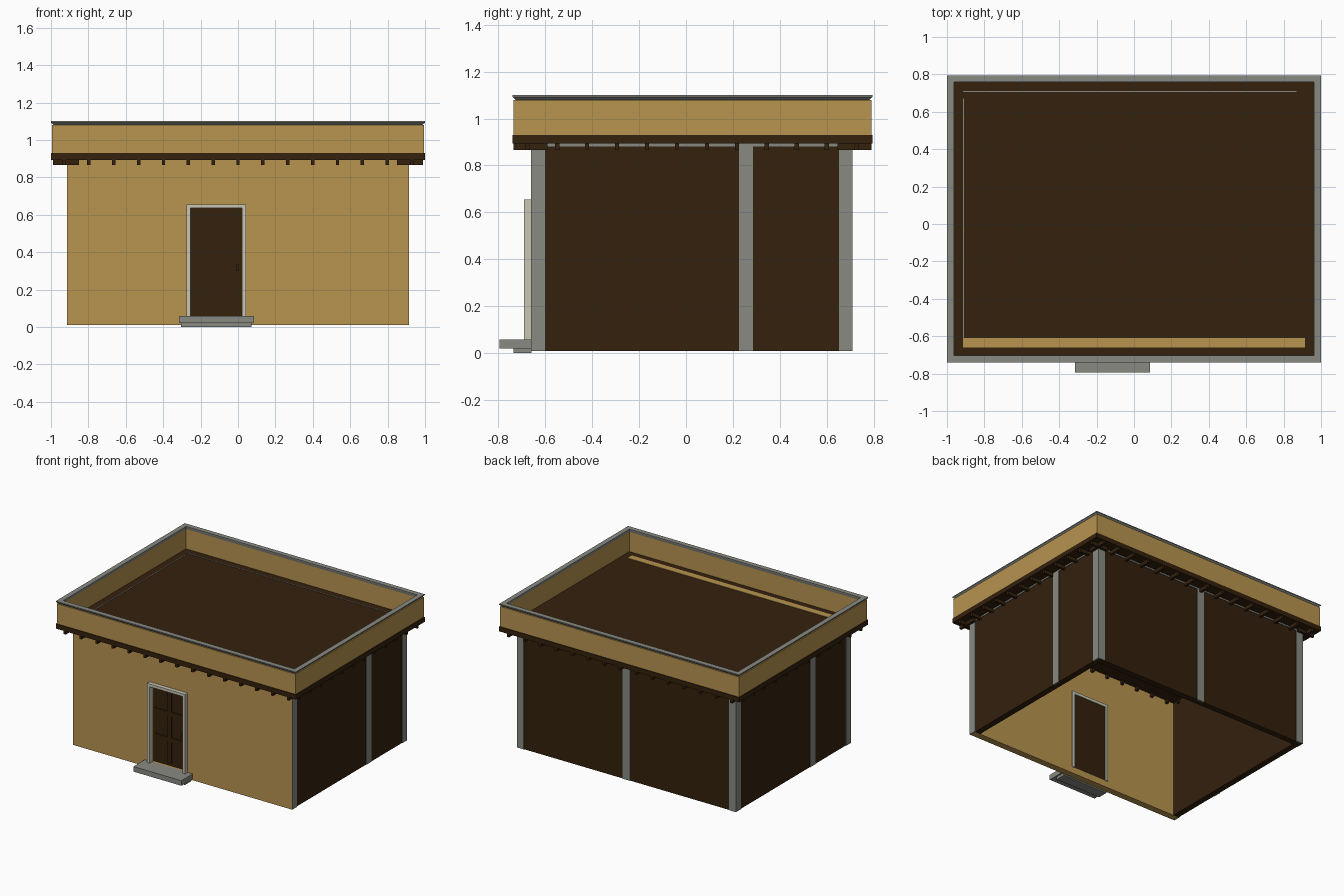
import bpy, bmesh

if "Cube" in bpy.data.objects:
    bpy.data.objects.remove(bpy.data.objects["Cube"])

def material(name, r, g, b):
    m = bpy.data.materials.new(name)
    m.diffuse_color = (r, g, b, 1)
    m.use_nodes = True
    m.node_tree.nodes["Principled BSDF"].inputs["Base Color"].default_value = m.diffuse_color
    return m

TAN = material("tan plaster", 0.479, 0.296, 0.080)
BROWN = material("dark brown timber", 0.034, 0.015, 0.004)
GREY = material("grey stone", 0.246, 0.254, 0.223)
PALE = material("pale door trim", 0.578, 0.565, 0.456)

def finish(name, bm, mat):
    bmesh.ops.recalc_face_normals(bm, faces=bm.faces)
    me = bpy.data.meshes.new(name)
    bm.to_mesh(me)
    bm.free()
    me.materials.append(mat)
    ob = bpy.data.objects.new(name, me)
    bpy.context.collection.objects.link(ob)
    return ob

def boxes(name, mat, *specs):
    """One object from boxes given as (x0, x1, y0, y1, z0, z1)."""
    bm = bmesh.new()
    for x0, x1, y0, y1, z0, z1 in specs:
        vs = bmesh.ops.create_cube(bm, size=1)["verts"]
        for v in vs:
            v.co = ((x0 + x1) / 2 + v.co.x * (x1 - x0),
                    (y0 + y1) / 2 + v.co.y * (y1 - y0),
                    (z0 + z1) / 2 + v.co.z * (z1 - z0))
    return finish(name, bm, mat)

def ring(name, mat, profile):
    """Rectangular ring round the roof; profile is (inset, z) points."""
    bm = bmesh.new()
    loops = []
    for d, z in profile:
        x, y0, y1 = 1 - d, -0.74 + d, 0.795 - d
        loops.append([bm.verts.new(p) for p in
                      ((-x, y0, z), (x, y0, z), (x, y1, z), (-x, y1, z))])
    n = len(loops)
    for i in range(n):
        a, b = loops[i], loops[(i + 1) % n]
        for j in range(4):
            k = (j + 1) % 4
            bm.faces.new((a[j], a[k], b[k], b[j]))
    return finish(name, bm, mat)

X, Y0, Y1 = 0.913, -0.66, 0.71      # outer wall limits
T, Z0, ZT = 0.05, 0.01, 0.895       # wall thickness, base, top
E = 0.004                           # how far posts stand proud
DX0, DX1, DZ0, DZ1 = -0.255, 0.022, 0.058, 0.635   # door opening

# front wall with door opening, its top showing just above the roof
boxes("front_wall", TAN,
      (-X, DX0, Y0, Y0 + T, Z0, 0.932), (DX1, X, Y0, Y0 + T, Z0, 0.932),
      (DX0, DX1, Y0, Y0 + T, DZ1, 0.932), (DX0, DX1, Y0, Y0 + T, Z0, DZ0))

# dark side and back walls
for side, s in (("left", -1), ("right", 1)):
    a, b = sorted((s * (X - E), s * (X - T)))
    boxes(side + "_wall", BROWN, (a, b, Y0 + T, Y1 - E, Z0, ZT))
boxes("back_wall", BROWN, (-X + T, X - T, Y1 - T, Y1 - E, Z0, ZT))

# grey posts and top band on the sides; middle posts are turned by 180 degrees
W = 0.058
for side, s, mid in (("left", -1, -0.205), ("right", 1, 0.255)):
    a, b = sorted((s * X, s * (X - 0.01)))
    a2, b2 = sorted((s * (X + 0.001), s * (X - 0.01)))
    boxes(side + "_posts", GREY,
          (a2, b2, Y0 + 0.001, Y0 + W, Z0, ZT),
          (a, b, mid - 0.03, mid + 0.03, Z0, ZT),
          (a, b, Y1 - W, Y1, Z0, ZT),
          (a, b, Y0 + W, Y1 - W, 0.882, ZT))
boxes("back_posts", GREY,
      (-X, -X + W, Y1 - 0.01, Y1, Z0, ZT), (-0.03, 0.03, Y1 - 0.01, Y1, Z0, ZT),
      (X - W, X, Y1 - 0.01, Y1, Z0, ZT), (-X + W, X - W, Y1 - 0.01, Y1, 0.882, ZT))

# roof slab with thin wall edges showing on top
boxes("roof_slab", BROWN, (-1, 1, -0.74, 0.795, 0.893, 0.929))
boxes("roof_edge_strips", GREY,
      (-X, -X + 0.005, Y0 + T, 0.67, 0.92, 0.932),
      (-X, 0.87, Y1 - 0.005, Y1, 0.92, 0.932))

# parapet and coping
ring("parapet", TAN, [(0.005, 0.925), (0.005, 1.08), (0.033, 1.08), (0.033, 0.925)])
ring("coping", GREY, [(0, 1.1), (0, 1.093), (0.016, 1.078), (0.034, 1.078),
                      (0.037, 1.093), (0.037, 1.1)])

# beam ends under the eaves
H = 0.009
front_back, sides = [], []
for i in range(15):
    x = -0.93 + i * 0.1329
    front_back.append((x - H, x + H, -0.735, -0.59, 0.866, 0.9))
    front_back.append((x - H, x + H, 0.645, 0.79, 0.866, 0.9))
for i in range(12):
    y = -0.677 + i * 0.1277
    sides.append((-0.99, -0.85, y - H, y + H, 0.867, 0.9))
    sides.append((0.85, 0.99, y - H, y + H, 0.867, 0.9))
boxes("front_and_back_beam_ends", BROWN, *front_back)
boxes("side_beam_ends", BROWN, *sides)

# door frame
F = 0.021
boxes("door_frame", PALE,
      (DX0 - F, DX0, -0.69, -0.603, DZ0, DZ1 + F),
      (DX1, DX1 + F, -0.69, -0.603, DZ0, DZ1 + F),
      (DX0, DX1, -0.69, -0.603, DZ1, DZ1 + F))

# door leaf with raised rails, middle stile and handle
boxes("door", BROWN, (DX0, DX1, -0.64, -0.61, DZ0, DZ1))
boxes("door_rails", BROWN,
      (-0.134, -0.1, -0.648, -0.638, 0.08, 0.63),
      (-0.245, 0.012, -0.646, -0.638, 0.43, 0.465),
      (-0.245, 0.012, -0.646, -0.638, 0.24, 0.272))
boxes("door_handle", BROWN, (-0.008, 0.002, -0.665, -0.638, 0.3, 0.335))

# doorstep
boxes("doorstep", GREY,
      (-0.315, 0.085, -0.795, Y0 + 0.002, 0.02, 0.058),
      (-0.305, 0.073, -0.735, Y0 + 0.002, 0, 0.02))
